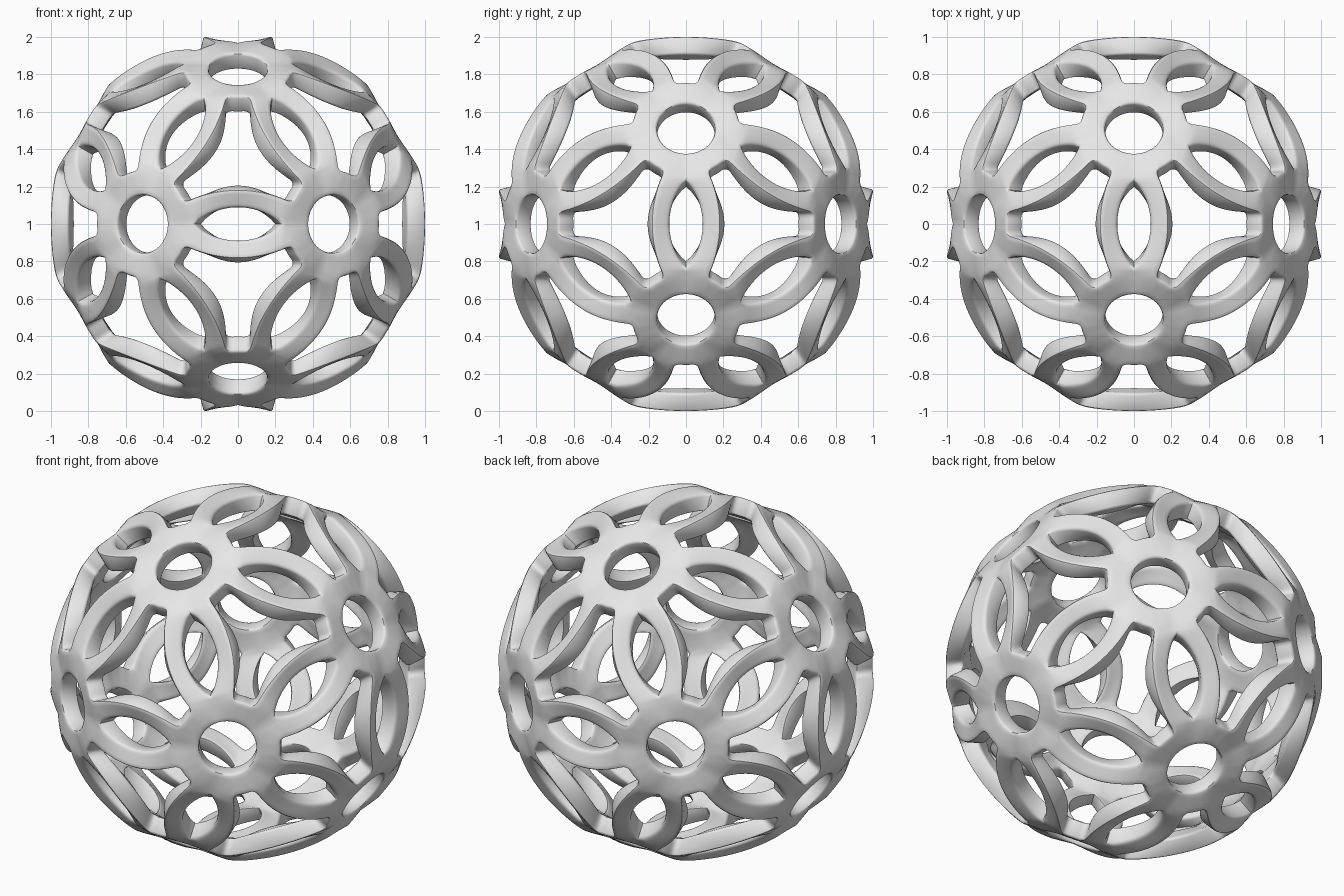
import bpy, bmesh, math
from mathutils import Vector

old = bpy.data.objects.get("Cube")
if old:
    bpy.data.objects.remove(old, do_unlink=True)

HALF = math.acos(1 / math.sqrt(5)) / 2   # angle from hub to middle of a link
HUB, TIP, NOTCH = 0.158, 0.316, 0.285    # angular radii measured from a hub
RIM_R, HUB_R, TIP_R, MID_R = 1.02, 0.987, 1.0, 0.977
ROWS, LENS, WALL = 4, 12, 0.1

# Twelve hub directions
phi = (1 + math.sqrt(5)) / 2
hubs = []
for a in (1, -1):
    for b in (phi, -phi):
        hubs += [Vector(p).normalized() for p in ((a, b, 0), (0, a, b), (b, 0, a))]


def polar(rho, degrees):
    """Direction at a distance and bearing from the hub, as (axis, along, side)."""
    a = math.radians(degrees)
    return Vector((math.cos(rho), math.sin(rho) * math.cos(a), math.sin(rho) * math.sin(a)))


def petal(s, w):
    """Direction at distance s along a link and w to its side."""
    return Vector((math.cos(s) * math.cos(w), math.sin(s) * math.cos(w), math.sin(w)))


def outer(s):
    return petal(s, 0.18 - 0.77 * (HALF - s) ** 2) * RIM_R


def fillet(t):
    """Rounded corner between the notch and the side of a petal."""
    p = polar(NOTCH, 30) * (1 - t) ** 2 + outer(0.262) * (2 * t * (1 - t)) + outer(0.298) * t ** 2
    return p.normalized() * RIM_R


def between(a, b, t):
    return a.lerp(b, t).normalized() * (a.length * (1 - t) + b.length * t)


def with_back(p, inward):
    """Outer point and the matching point on the inner surface."""
    return p, p - inward * WALL


def hub_block():
    neck, corner, axis = petal(0.26, 0) * 0.995, fillet(0.5), Vector((1, 0, 0))
    rims = [polar(NOTCH, d) * RIM_R for d in (36, 33, 30)] + [fillet(0.25)]
    rims += [between(neck, corner, 1 - q / ROWS) for q in range(ROWS + 1)]
    angles = [36 - 3.5 * i for i in range(4)] + [22 * (1 - q / ROWS) for q in range(ROWS + 1)]
    return [[with_back(between(polar(HUB, d) * HUB_R, rim, k / ROWS), axis)
             for k in range(ROWS + 1)] for d, rim in zip(angles, rims)]


def strip_block():
    pairs = [(petal(0.26, 0) * 0.995, fillet(0.5)), (petal(0.28, 0) * 0.997, fillet(0.75)),
             (petal(0.298, 0) * 0.999, fillet(1))]
    for i in range(LENS + 1):
        t = i / LENS
        w = 0.09 * (1 - (1 - t) ** 2) ** 0.85
        radius = MID_R + (TIP_R - MID_R) * (1 - t) ** 2
        pairs.append((petal(TIP + (HALF - TIP) * t, w) * radius, outer(0.31 + (HALF - 0.31) * t)))
    grid = []
    for j, (inner, rim) in enumerate(pairs):
        turn = HALF * j / (len(pairs) - 1)
        tilt = 0.26 * math.sin(max(0, j - 3) / LENS * math.pi / 2)
        grid.append([with_back(between(inner, rim, k / ROWS),
                               petal(turn, -tilt * (0.5 + 0.5 * k / ROWS)))
                     for k in range(ROWS + 1)])
    return grid


def add_block(bm, grid, frame, inner_wall, outer_wall):
    """Front and back skins of a block, plus its walls where the rules allow."""
    skins = [[[bm.verts.new(sum((e * c for e, c in zip(frame, cell[side])), Vector()))
               for cell in column] for column in grid] for side in (0, 1)]
    front, back = skins
    for i in range(len(grid) - 1):
        for skin in skins:
            for k in range(ROWS):
                bm.faces.new((skin[i][k], skin[i][k + 1], skin[i + 1][k + 1], skin[i + 1][k]))
        for k, rule in ((0, inner_wall), (ROWS, outer_wall)):
            if rule(i):
                bm.faces.new((front[i][k], front[i + 1][k], back[i + 1][k], back[i][k]))


# Repeat the blocks around every hub, on both sides of every link
bm = bmesh.new()
hub_grid, strip_grid = hub_block(), strip_block()
for n in hubs:
    for m in hubs:
        if not 0.3 < n.dot(m) < 0.6:
            continue
        along = (m - n * n.dot(m)).normalized()
        for sign in (1, -1):
            frame = (n, along, n.cross(along) * sign)
            add_block(bm, hub_grid, frame, lambda i: True, lambda i: i < 4)
            add_block(bm, strip_grid, frame, lambda i: i >= 3, lambda i: True)
bmesh.ops.remove_doubles(bm, verts=bm.verts, dist=0.0005)
bmesh.ops.recalc_face_normals(bm, faces=bm.faces)
bm.normal_update()


def is_wall(face):
    return abs(face.normal.dot(face.calc_center_median().normalized())) < 0.65


# Soften every rim where a wall meets a skin
rims = [e for e in bm.edges
        if len(e.link_faces) == 2 and is_wall(e.link_faces[0]) != is_wall(e.link_faces[1])]
bmesh.ops.bevel(bm, geom=rims, offset=0.013, segments=2, profile=0.5,
                affect="EDGES", clamp_overlap=False, loop_slide=True)
mesh = bpy.data.meshes.new("openwork_sphere")
bm.to_mesh(mesh)
bm.free()

sphere = bpy.data.objects.new("openwork_sphere", mesh)
bpy.context.collection.objects.link(sphere)
sphere.location.z = 1

# Single light grey material
grey = bpy.data.materials.new("light_grey")
grey.use_nodes = True
colour = (0.8, 0.8, 0.8, 1)
grey.diffuse_color = colour
grey.node_tree.nodes["Principled BSDF"].inputs["Base Color"].default_value = colour
mesh.materials.append(grey)

bpy.ops.object.select_all(action="DESELECT")
sphere.select_set(True)
bpy.context.view_layer.objects.active = sphere
bpy.ops.object.shade_smooth_by_angle(angle=math.radians(45))
